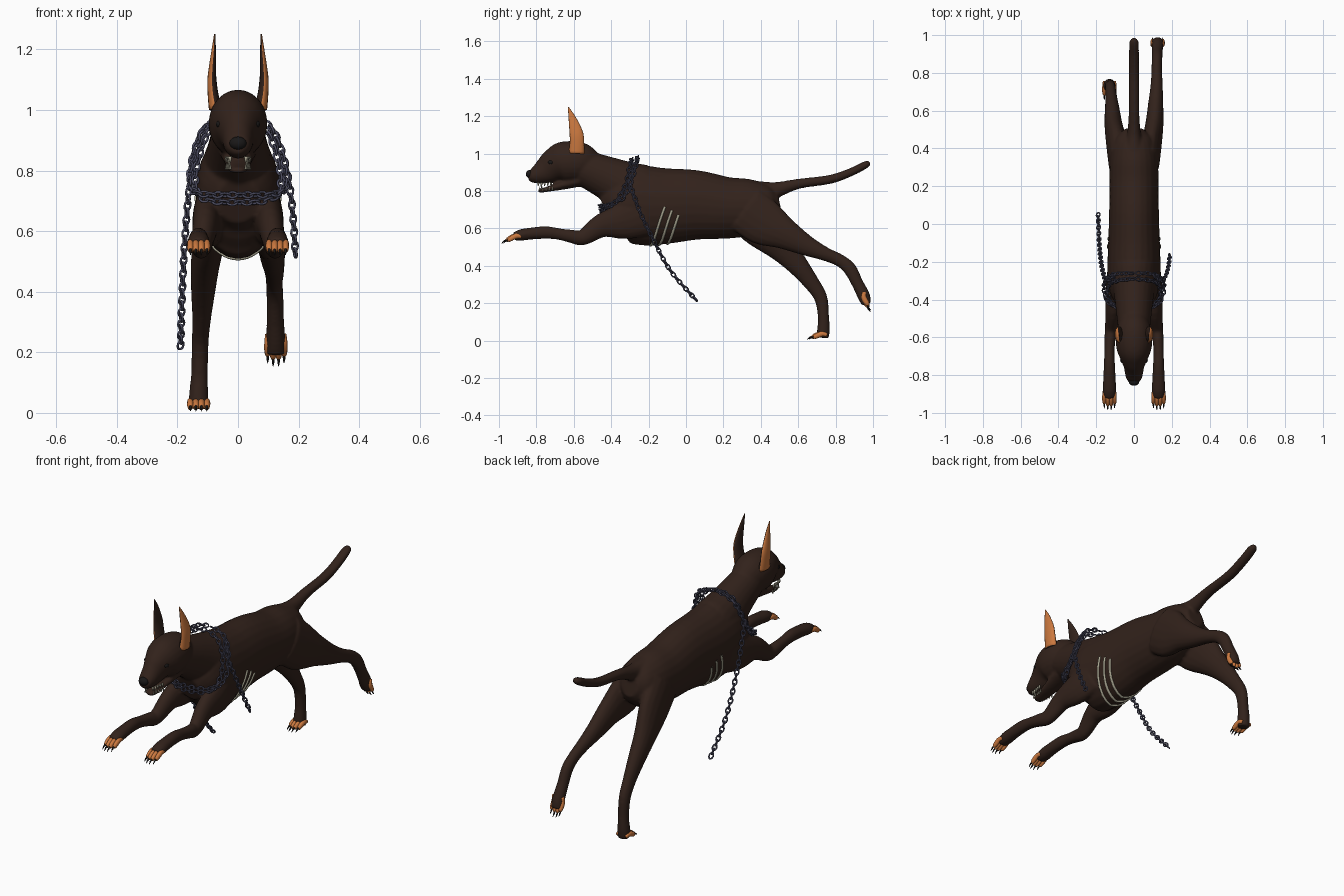
import bpy, bmesh, math
from mathutils import Vector
from mathutils.bvhtree import BVHTree
from mathutils.geometry import intersect_point_tri_2d

if "Cube" in bpy.data.objects:
    bpy.data.objects.remove(bpy.data.objects["Cube"])


def material(name, rgb):
    m = bpy.data.materials.new(name)
    m.diffuse_color = (*rgb, 1)
    m.use_nodes = True
    m.node_tree.nodes["Principled BSDF"].inputs["Base Color"].default_value = m.diffuse_color
    return m


COAT = material("dark_coat", (.032, .016, .011))
TAN = material("tan_coat", (.6, .19, .05))
WOUND = material("wound", (.17, .05, .05))
BONE = material("bone", (.42, .4, .3))
STEEL = material("steel", (.07, .07, .115))
BLACK = material("black", (.01, .009, .009))


def tube(bm, pts, n=16, sub=4):
    """Smooth loft through (x, y, z, side radius, in-plane radius)."""
    p = [Vector(q) for q in pts]
    p = [p[0] * 2 - p[1]] + p + [p[-1] * 2 - p[-2]]
    s = []
    for a, b, c, d in zip(p, p[1:], p[2:], p[3:]):
        for k in range(sub):
            t = k / sub
            s.append(.5 * (2 * b + (c - a) * t + (2 * a - 5 * b + 4 * c - d) * t * t
                           + (3 * b - a - 3 * c + d) * t ** 3))
    s.append(p[-2])
    X, rings = Vector((1, 0, 0)), []
    for i, q in enumerate(s):
        t = (s[min(i + 1, len(s) - 1)] - s[max(i - 1, 0)])[:3]
        nrm = Vector(t).cross(X).normalized()
        ctr = Vector(q[:3])
        rings.append([bm.verts.new(ctr + X * q[3] * math.cos(a) + nrm * q[4] * math.sin(a))
                      for a in (2 * math.pi * k / n for k in range(n))])
    faces = [bm.faces.new(rings[0]), bm.faces.new(rings[-1])]
    for r0, r1 in zip(rings, rings[1:]):
        for k in range(n):
            faces.append(bm.faces.new((r0[k - 1], r0[k], r1[k], r1[k - 1])))
    bmesh.ops.recalc_face_normals(bm, faces=faces)


def finish(name, bm, *mats):
    me = bpy.data.meshes.new(name)
    bm.to_mesh(me)
    bm.free()
    for m in mats:
        me.materials.append(m)
    me.shade_smooth()
    ob = bpy.data.objects.new(name, me)
    bpy.context.collection.objects.link(ob)
    return ob


def ball(name, loc, size, mat):
    bm = bmesh.new()
    bmesh.ops.create_uvsphere(bm, u_segments=16, v_segments=10, radius=1)
    bmesh.ops.scale(bm, vec=size, verts=bm.verts)
    bmesh.ops.translate(bm, vec=loc, verts=bm.verts)
    return finish(name, bm, mat)


# Body masses, fused by a voxel remesh
bm = bmesh.new()
torso = [(.50, .74, .05, .06), (.45, .73, .10, .11), (.35, .715, .125, .15), (.22, .71, .13, .165),
         (.05, .725, .132, .187), (-.1, .72, .137, .202), (-.2, .72, .14, .212),
         (-.3, .73, .138, .205), (-.38, .72, .12, .15), (-.435, .70, .07, .08)]
neck = [(-.15, .77, .12, .14), (-.27, .795, .122, .155), (-.4, .86, .102, .12), (-.55, .925, .085, .095)]
head = [(-.50, .93, .07, .08), (-.56, .95, .092, .107), (-.62, .955, .097, .112), (-.67, .95, .09, .108),
        (-.71, .935, .072, .088), (-.75, .91, .055, .072), (-.79, .89, .048, .054),
        (-.825, .88, .038, .036), (-.842, .88, .02, .02)]
jaw = [(-.57, .855, .06, .032), (-.66, .832, .047, .025), (-.73, .812, .038, .015),
       (-.775, .802, .031, .011), (-.79, .802, .016, .008)]
tail = [(.38, .79, .06, .065), (.48, .805, .036, .043), (.6, .838, .028, .027), (.77, .862, .027, .024),
        (.88, .90, .027, .022), (.96, .94, .025, .02), (.985, .95, .012, .01)]
for part in (torso, neck, head, jaw, tail):
    tube(bm, [(0, *q) for q in part], 24)
front_leg = [(.088, -.22, .68, .05, .12), (.1, -.33, .64, .05, .10), (.108, -.45, .615, .043, .065),
             (.12, -.55, .552, .034, .043), (.127, -.61, .557, .03, .036), (.13, -.68, .57, .027, .031),
             (.13, -.75, .578, .03, .034), (.13, -.83, .572, .034, .032), (.13, -.88, .565, .036, .031),
             (.13, -.92, .556, .03, .022)]
for s in (-1, 1):
    tube(bm, [(s * q[0], *q[1:]) for q in front_leg])
tube(bm, [(-.08, .32, .70, .055, .13), (-.092, .42, .60, .055, .12), (-.108, .52, .49, .048, .078),
          (-.115, .60, .40, .04, .057), (-.12, .67, .31, .031, .043), (-.125, .72, .23, .028, .036),
          (-.127, .735, .13, .028, .03), (-.13, .735, .06, .032, .034), (-.13, .73, .015, .034, .034)])
tube(bm, [(.08, .32, .70, .055, .13), (.092, .42, .63, .055, .125), (.108, .53, .57, .048, .085),
          (.115, .64, .51, .04, .057), (.12, .74, .465, .032, .038), (.12, .82, .43, .028, .034),
          (.122, .875, .385, .028, .036), (.123, .915, .31, .029, .032), (.125, .95, .24, .032, .034),
          (.125, .965, .195, .033, .026)])
body = finish("dog_body", bm)
mod = body.modifiers.new("fuse", "REMESH")
mod.mode, mod.voxel_size = "VOXEL", .0075
mod = body.modifiers.new("relax", "SMOOTH")
mod.factor, mod.iterations = .5, 5
fused = bpy.data.meshes.new_from_object(body.evaluated_get(bpy.context.evaluated_depsgraph_get()))
body.modifiers.clear()
body.data = fused


# Coat markings and wounds
def in_star(y, z, centre, tips):
    """Tapered streaks running from a centre to each tip."""
    c = Vector(centre)
    for t in tips:
        d = Vector(t) - c
        side = Vector((-d.y, d.x)).normalized() * .024
        if intersect_point_tri_2d(Vector((y, z)), c + side, c - side, Vector(t)):
            return True
    return False


def marking(c, n):
    x, y, z = c
    a = abs(x)
    if y < -.74 and z < .7:
        return 1
    if y > .6 and x < 0 and (z < .125 or (z < .3 and n.y > .75)):
        return 1
    if y > .8 and x > .06 and z < .46 and (z < .30 or n.y > .35):
        return 1
    if y > .42 and z > .75 and n.z < -.2:
        return 1
    if y < -.57 and z > .76 and z < .905 + (y + .8) * .28 and (a > .02 or z < .87):
        return 1
    if (Vector((a, y, z)) - Vector((.06, -.70, .992))).length < .021:
        return 1
    if ((a - .11) / .034) ** 2 + ((y + .485) / .055) ** 2 < 1 and z > .59 and n.z > 0:
        return 1
    if x > .04 and (in_star(y, z, (.27, .715), [(.08, .79), (.37, .76), (.37, .64)])
                    or in_star(y, z, (.29, .655), [(.22, .66), (.31, .62)])):
        return 2
    if x < -.04 and in_star(y, z, (.45, .57), [(.38, .62), (.44, .69), (.52, .53), (.42, .47)]):
        return 2
    if z > .88 and n.z > .3 and in_star(x, y, (0, -.38), [(.02, -.47), (-.02, -.47), (.012, -.28)]):
        return 2
    if y < -.33 and n.y < -.2 and in_star(x, z, (.05, .71), [(.09, .74), (0, .73), (.04, .66)]):
        return 2
    return 0


bm = bmesh.new()
bm.from_mesh(fused)
for co, no in (((0, -.74, 0), (0, 1, 0)), ((0, 0, .125), (0, 0, 1)), ((0, 0, .3), (0, 0, 1))):
    bmesh.ops.bisect_plane(bm, geom=bm.verts[:] + bm.edges[:] + bm.faces[:], plane_co=co, plane_no=no)
bm.normal_update()
for f in bm.faces:
    f.material_index = marking(f.calc_center_median(), f.normal)
    f.smooth = True
tree = BVHTree.FromBMesh(bm)
bm.to_mesh(fused)
bm.free()
fused.materials.clear()
for m in (COAT, TAN, WOUND):
    fused.materials.append(m)


# Toes and claws: base (x, y, z), forward and downward directions in the yz plane
def toes(name, x, y, z, fwd, down):
    f, d = Vector((0, *fwd)), Vector((0, *down))
    bt, bc = bmesh.new(), bmesh.new()
    for i in range(4):
        o = Vector((x + (i - 1.5) * .018, y, z)) - f * .01 * abs(i - 1.5)
        tube(bt, [(*(o + f * u + d * v), r, r * 1.25) for u, v, r in
                  ((0, 0, .008), (.025, -.006, .011), (.05, .002, .0115), (.068, .011, .009), (.075, .014, .003))], 10, 3)
        tube(bc, [(*(o + f * u + d * v), r, r) for u, v, r in
                  ((.065, .006, .005), (.085, .014, .004), (.098, .024, .001))], 8, 2)
    finish(name + "_toes", bt, TAN)
    finish(name + "_claws", bc, BLACK)


for side, s in (("left", -1), ("right", 1)):
    toes(side + "_front", s * .13, -.895, .555, (-1, -.12), (.12, -1))
toes("left_rear", -.13, .74, .03, (-1, 0), (0, -1))
toes("right_rear", .125, .955, .245, (.1, -1), (1, .1))

# Ears, eyes, nose and teeth
for side, s in (("left", -1), ("right", 1)):
    bm = bmesh.new()
    tube(bm, [(s * x, *q) for x, *q in
              ((.074, -.585, 1.0, .022, .042), (.082, -.583, 1.05, .018, .039), (.086, -.585, 1.10, .015, .037),
               (.084, -.597, 1.15, .011, .029), (.08, -.612, 1.2, .007, .017), (.077, -.63, 1.25, .002, .002))])
    for f in bm.faces:
        f.material_index = int(f.normal.x * s > .25)
    finish(side + "_ear", bm, COAT, TAN)
    ball(side + "_eye", (s * .059, -.72, .953), (.014, .018, .013), BLACK)
ball("nose", (0, -.835, .89), (.028, .021, .022), BLACK)
bm = bmesh.new()
for s in (-1, 1):
    for i in range(5):
        y, x = -.79 + i * .017, s * (.026 + .003 * i)
        h = .026 if i == 1 else .014
        tube(bm, [(x, y, .846, .006, .006), (x, y, .84 - h / 2, .004, .004), (x, y, .84 - h, .001, .001)], 8, 2)
        tube(bm, [(x, y + .008, .803, .005, .005), (x, y + .008, .824, .001, .001)], 8, 2)
finish("teeth", bm, BONE)

# Exposed ribs wrapping under the chest
cu = bpy.data.curves.new("ribs", "CURVE")
cu.dimensions, cu.bevel_depth, cu.bevel_resolution = "3D", .007, 2
for k, top in enumerate((88, 80, 70)):
    pts = []
    for i in range(41):
        a = math.radians(top) * (i / 20 - 1)
        o = Vector((0, -.19 + .045 * k + .075 * abs(a) / 1.5, .72))
        hit = tree.ray_cast(o, Vector((math.sin(a), 0, -math.cos(a))))[0]
        if hit:
            pts.append(hit)
    sp = cu.splines.new("POLY")
    sp.points.add(len(pts) - 1)
    for q, v in zip(sp.points, pts):
        q.co = (*v, 1)
cu.materials.append(BONE)
bpy.context.collection.objects.link(bpy.data.objects.new("ribs", cu))


# Chain of interlocking links along a path
def chain(name, pts, closed=False, pitch=.025):
    cv = [Vector(q) for q in pts]
    cv = [cv[-1]] + cv + cv[:2] if closed else [2 * cv[0] - cv[1]] + cv + [2 * cv[-1] - cv[-2]]
    path = []
    for a, b, c, d in zip(cv, cv[1:], cv[2:], cv[3:]):
        for k in range(60):
            t = k / 60
            path.append(.5 * (2 * b + (c - a) * t + (2 * a - 5 * b + 4 * c - d) * t * t
                              + (3 * b - a - 3 * c + d) * t ** 3))
    bm, run, i = bmesh.new(), 0, 0
    for p0, p1 in zip(path, path[1:]):
        run += (p1 - p0).length
        if run < pitch:
            continue
        run -= pitch
        i += 1
        t = (p1 - p0).normalized()
        u = t.cross(Vector((.3, .8, .2))).normalized()
        w = t.cross(u)
        u, w = ((u + w) / 2 ** .5, (u - w) / 2 ** .5) if i % 2 else ((u - w) / 2 ** .5, (u + w) / 2 ** .5)
        ring = []
        for j in range(12):
            a = math.tau * j / 12
            c = p1 + t * .017 * math.cos(a) + u * .0105 * math.sin(a)
            out = (t * math.cos(a) + u * math.sin(a))
            ring.append([bm.verts.new(c + .0042 * (out * math.cos(b) + w * math.sin(b)))
                         for b in (math.tau * m / 6 for m in range(6))])
        for j in range(12):
            for m in range(6):
                bm.faces.new((ring[j - 1][m - 1], ring[j][m - 1], ring[j][m], ring[j - 1][m]))
    bmesh.ops.recalc_face_normals(bm, faces=bm.faces)
    finish(name, bm, STEEL)


def half_loop(pts):
    return pts + [(-x, y, z) for x, y, z in reversed(pts[1:-1])]


chain("neck_chain_inner", half_loop([(0, -.29, .97), (.09, -.3, .935), (.13, -.32, .84),
                                     (.14, -.37, .75), (.11, -.425, .705), (0, -.455, .695)]), True)
chain("neck_chain_outer", half_loop([(0, -.26, .98), (.1, -.265, .95), (.145, -.29, .86),
                                     (.158, -.34, .76), (.13, -.42, .725), (0, -.46, .72)]), True)
chain("loose_chain_left", [(-.1, -.27, .96), (-.145, -.3, .84), (-.165, -.25, .7), (-.178, -.17, .53),
                           (-.185, -.08, .37), (-.19, .06, .21)])
chain("loose_chain_right", [(.1, -.27, .96), (.145, -.3, .86), (.17, -.27, .75), (.183, -.22, .63), (.19, -.16, .51)])
